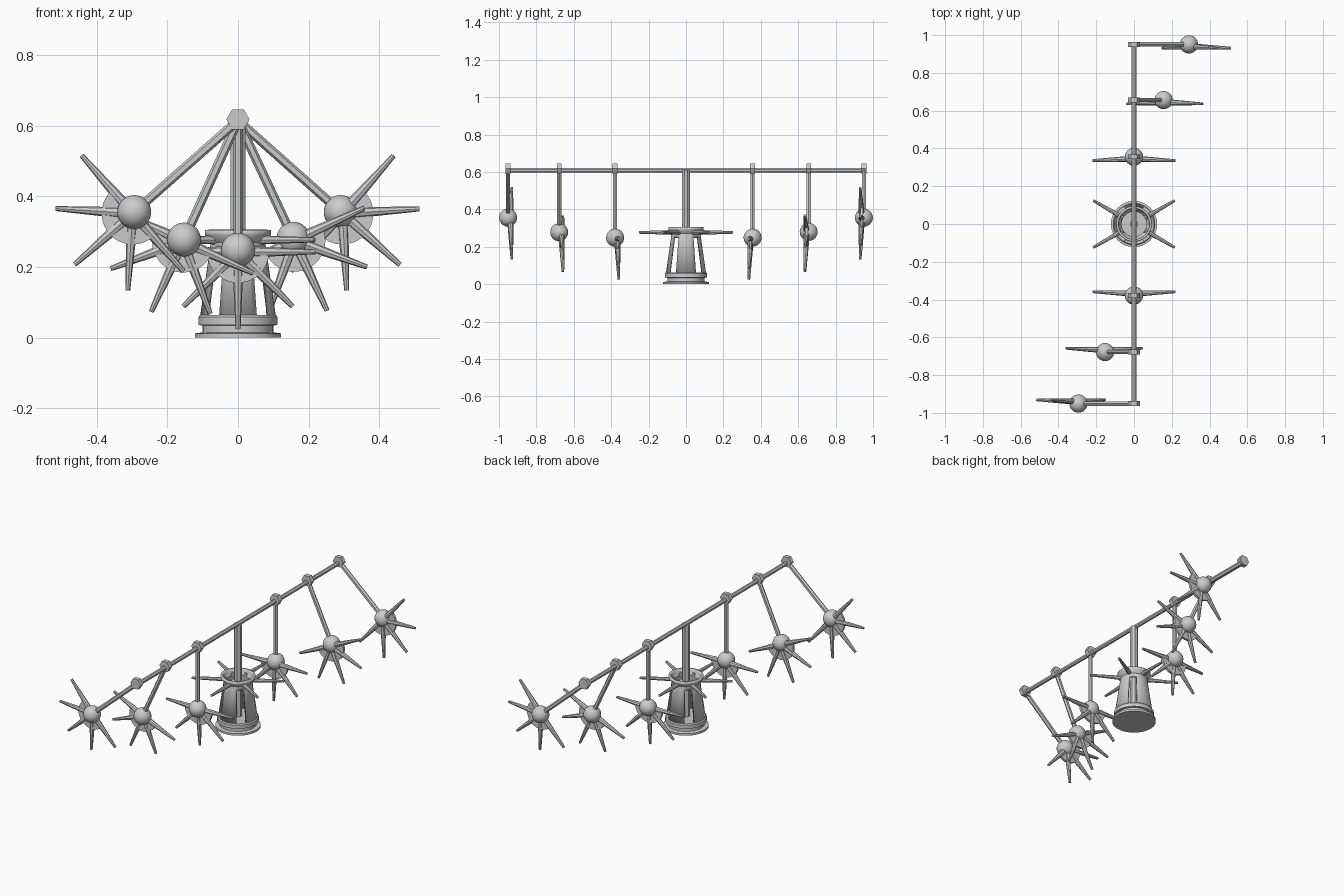
import bpy, bmesh, math
from mathutils import Vector

if "Cube" in bpy.data.objects:
    bpy.data.objects.remove(bpy.data.objects["Cube"])

grey = bpy.data.materials.new("plain_grey")
grey.diffuse_color = (0.6, 0.6, 0.6, 1)
grey.use_nodes = True
grey.node_tree.nodes["Principled BSDF"].inputs["Base Color"].default_value = grey.diffuse_color


def finish(name, bm, smooth=True):
    bmesh.ops.recalc_face_normals(bm, faces=bm.faces)
    me = bpy.data.meshes.new(name)
    bm.to_mesh(me)
    bm.free()
    ob = bpy.data.objects.new(name, me)
    bpy.context.collection.objects.link(ob)
    me.materials.append(grey)
    if smooth:
        bpy.ops.object.select_all(action='DESELECT')
        bpy.context.view_layer.objects.active = ob
        ob.select_set(True)
        bpy.ops.object.shade_smooth_by_angle(angle=math.radians(35))
    return ob


def taper(name, a, b, r1, r2, sides, turn=0.0):
    """Straight bar or spike from a to b."""
    a, b = Vector(a), Vector(b)
    d = (b - a).normalized()
    u = d.cross(Vector((0, 1, 0)))
    if u.length < 0.01:
        u = Vector((1, 0, 0))
    u.normalize()
    v = d.cross(u)
    bm = bmesh.new()
    rings = []
    for p, r in ((a, r1), (b, r2)):
        ring = []
        for i in range(sides):
            t = turn + 2 * math.pi * i / sides
            ring.append(bm.verts.new(p + (u * math.cos(t) + v * math.sin(t)) * r))
        rings.append(ring)
    for i in range(sides):
        j = (i + 1) % sides
        bm.faces.new((rings[0][i], rings[0][j], rings[1][j], rings[1][i]))
    bm.faces.new(rings[0])
    bm.faces.new(rings[1])
    return finish(name, bm, sides > 8)


def lathe(name, profile, steps=48):
    bm = bmesh.new()
    verts = [bm.verts.new((r, 0, z)) for r, z in profile]
    edges = [bm.edges.new(p) for p in zip(verts, verts[1:])]
    bmesh.ops.spin(bm, geom=verts + edges, axis=(0, 0, 1), cent=(0, 0, 0),
                   angle=2 * math.pi, steps=steps)
    bmesh.ops.remove_doubles(bm, verts=bm.verts, dist=1e-5)
    return finish(name, bm)


def half_disc(name, centre, down, r, thick):
    """Flat half plate in the xz plane, bulging towards the angle down."""
    bm = bmesh.new()
    n = 20
    ring = [bm.verts.new((centre[0] + r * math.cos(down + math.pi * (i / n - 0.5)),
                          centre[1] - thick / 2,
                          centre[2] + r * math.sin(down + math.pi * (i / n - 0.5))))
            for i in range(n + 1)]
    face = bm.faces.new(ring)
    ext = bmesh.ops.extrude_face_region(bm, geom=[face])
    bmesh.ops.translate(bm, vec=(0, thick, 0),
                        verts=[v for v in ext['geom'] if isinstance(v, bmesh.types.BMVert)])
    return finish(name, bm)


# Foot plate and stepped plinth
lathe("base_foot", [(0, 0), (.122, 0), (.122, .012), (.1, .015), (.1, .034),
                    (.112, .036), (.112, .058), (.107, .064), (0, .064)])

# Hollow drum with four diagonal windows and a flared rim
bm = bmesh.new()
cols = 48
rows = [(.107, .062), (.08, .25), (.077, .27), (.093, .29), (.094, .305)]
grid = [[bm.verts.new((r * math.cos(2 * math.pi * i / cols),
                       r * math.sin(2 * math.pi * i / cols), z))
         for i in range(cols)] for r, z in rows]
for k in range(len(rows) - 1):
    for i in range(cols):
        if k == 0 and abs((i + .5) % 12 - 6) < 2.2:
            continue
        j = (i + 1) % cols
        bm.faces.new((grid[k][i], grid[k][j], grid[k + 1][j], grid[k + 1][i]))
drum = finish("drum", bm)
shell = drum.modifiers.new("wall", 'SOLIDIFY')
shell.thickness = .012
shell.offset = -1

# Six spikes round the drum
for i in range(6):
    t = math.radians(30 + 60 * i)
    c, s = math.cos(t), math.sin(t)
    taper("drum_spike", (.066 * c, .066 * s, .277), (.25 * c, .25 * s, .277), .013, .007, 8)

# Post and crossbar
taper("post", (0, 0, .06), (0, 0, .61), .023, .023, 8, math.pi / 8)
taper("crossbar", (0, -.96, .609), (0, .96, .609), .013, .013, 8, math.pi / 8)

# Pendulums: (position along bar, ball x, ball z)
pendulums = [(-.951, -.294, .356), (-.678, -.153, .278), (-.379, 0, .249),
             (.356, 0, .249), (.656, .157, .28), (.951, .291, .356)]
for y, x, z in pendulums:
    inward = -1 if y > 0 else 1
    pivot, ball = Vector((0, y, .615)), Vector((x, y, z))
    swing = (ball - pivot).normalized()
    down = math.atan2(swing.z, swing.x)
    taper("collar", (0, y - .013, .618), (0, y + .013, .618), .033, .033, 6)
    taper("arm", pivot, ball, .013, .013, 6)

    bm = bmesh.new()
    bmesh.ops.create_uvsphere(bm, u_segments=32, v_segments=16, radius=.048)
    bmesh.ops.translate(bm, verts=bm.verts, vec=ball)
    finish("ball", bm)

    # Half plate carrying five spikes in a fan
    hub = ball + swing * .006 + Vector((0, inward * .012, 0))
    half_disc("spike_plate", hub, down, .088, .014)
    for k in range(-2, 3):
        t = down + k * math.pi / 4
        d = Vector((math.cos(t), 0, math.sin(t)))
        lean = Vector((0, inward * .008, 0))
        taper("spike", hub + d * .03, hub + d * .219 + lean, .016, .007, 8)
